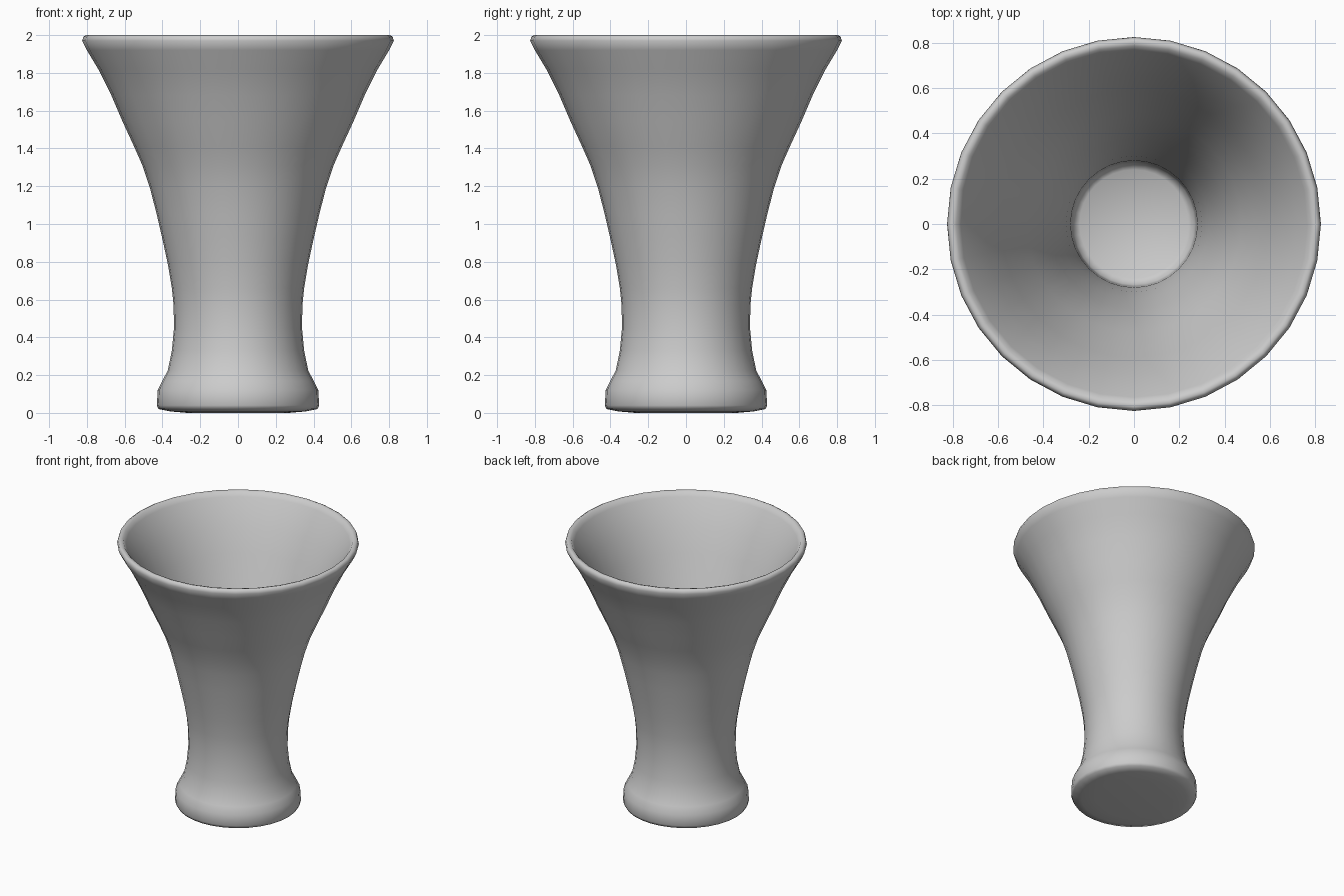
import bpy, bmesh, math

if "Cube" in bpy.data.objects:
    bpy.data.objects.remove(bpy.data.objects["Cube"])

SEGMENTS = 32

# Outer wall, from the underside up to the lip
outer = [(0.27, 0.0), (0.36, 0.008), (0.42, 0.02), (0.43, 0.04), (0.425, 0.12),
         (0.40, 0.17), (0.372, 0.225), (0.35, 0.33), (0.339, 0.45), (0.341, 0.57),
         (0.35, 0.66), (0.372, 0.79), (0.40, 0.92), (0.43, 1.05), (0.466, 1.19),
         (0.506, 1.31), (0.55, 1.41), (0.61, 1.54), (0.67, 1.68), (0.74, 1.82),
         (0.80, 1.92), (0.825, 1.97), (0.818, 1.993), (0.805, 2.0)]
# Inner wall, from the lip down to the floor of the cup
inner = [(0.785, 1.995), (0.765, 1.965), (0.72, 1.89), (0.66, 1.78), (0.59, 1.62),
         (0.53, 1.47), (0.475, 1.34), (0.42, 1.19), (0.375, 1.03), (0.33, 0.83),
         (0.30, 0.66), (0.28, 0.48), (0.275, 0.33), (0.268, 0.22), (0.24, 0.2)]


def lathe(name, profile):
    """Spin a radius/height profile around z and close both ends."""
    bm = bmesh.new()
    rings = []
    for r, z in profile:
        rings.append([bm.verts.new((r * math.cos(a), r * math.sin(a), z))
                      for a in (2 * math.pi * i / SEGMENTS for i in range(SEGMENTS))])
    for low, high in zip(rings, rings[1:]):
        for i in range(SEGMENTS):
            j = (i + 1) % SEGMENTS
            bm.faces.new((low[i], low[j], high[j], high[i]))
    bm.faces.new(rings[0][::-1])
    bm.faces.new(rings[-1])
    bmesh.ops.recalc_face_normals(bm, faces=bm.faces)
    mesh = bpy.data.meshes.new(name)
    bm.to_mesh(mesh)
    bm.free()
    for p in mesh.polygons:
        p.use_smooth = True
    obj = bpy.data.objects.new(name, mesh)
    bpy.context.collection.objects.link(obj)
    return obj


# Flared vase, hollow with a closed floor
lathe("flared_vase", outer + inner)
